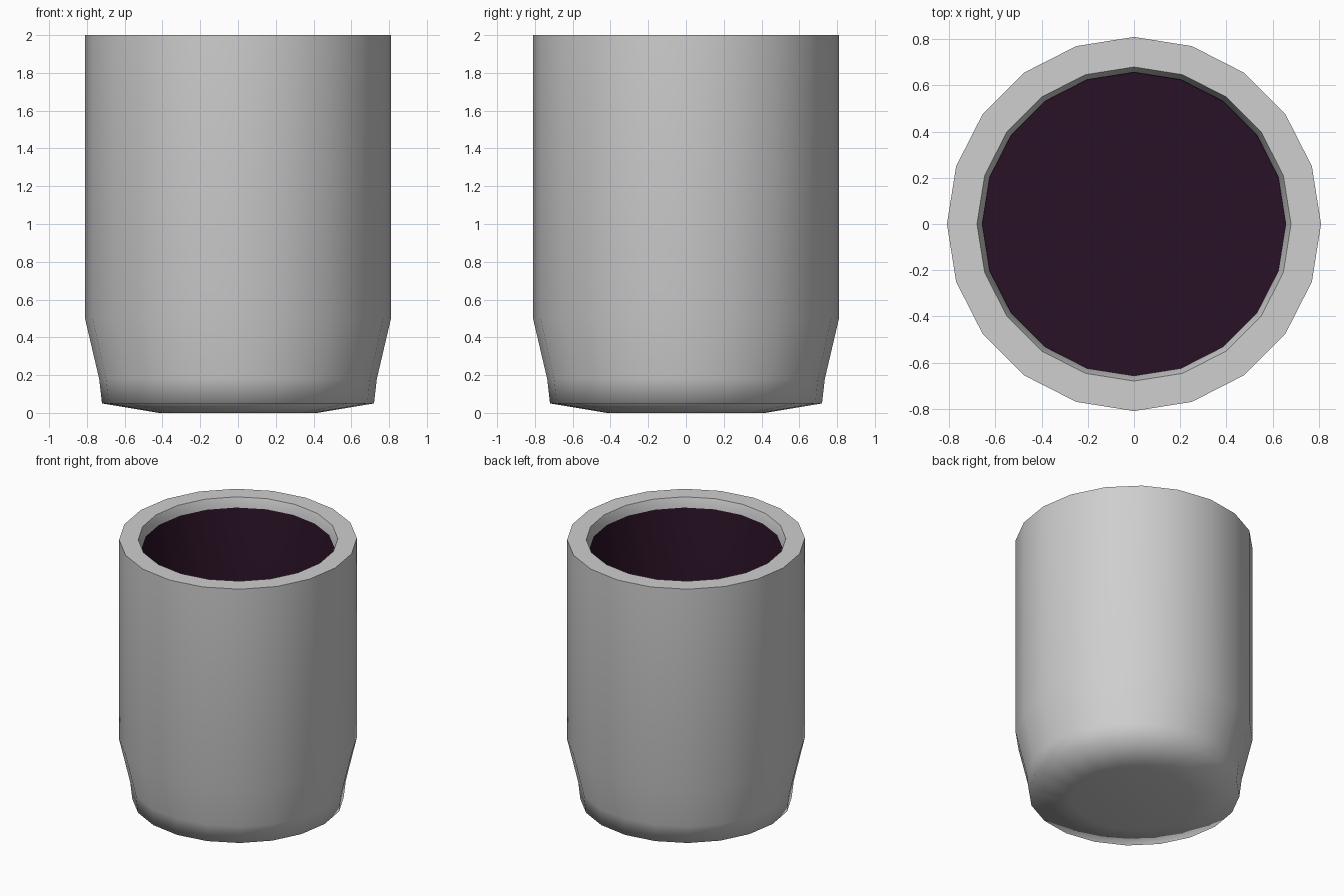
import bpy, bmesh, math

if "Cube" in bpy.data.objects:
    bpy.data.objects.remove(bpy.data.objects["Cube"])

SIDES = 20


def material(name, rgb):
    m = bpy.data.materials.new(name)
    m.diffuse_color = (*rgb, 1)
    m.use_nodes = True
    m.node_tree.nodes["Principled BSDF"].inputs["Base Color"].default_value = m.diffuse_color
    return m


# Outline from the underside centre, up the outside, over the rim, down inside
profile = [(0, 0), (0.42, 0), (0.72, 0.05), (0.735, 0.18), (0.81, 0.5),
           (0.81, 2.0), (0.68, 2.0), (0.657, 1.93), (0.655, 0.15), (0, 0.15)]
DARK_FROM = 7   # profile segment where the dark lining begins

bm = bmesh.new()
rings = []
for r, z in profile:
    if r == 0:
        rings.append([bm.verts.new((0, 0, z))] * SIDES)
    else:
        rings.append([bm.verts.new((r * math.cos(2 * math.pi * i / SIDES),
                                    r * math.sin(2 * math.pi * i / SIDES), z))
                      for i in range(SIDES)])

# Skin the rings; the deep inside takes the dark colour
for k in range(len(rings) - 1):
    a, b = rings[k], rings[k + 1]
    for i in range(SIDES):
        j = (i + 1) % SIDES
        corners = list(dict.fromkeys([a[i], a[j], b[j], b[i]]))
        f = bm.faces.new(corners)
        f.smooth = True
        f.material_index = 1 if k >= DARK_FROM else 0

# Crisp rim and inner floor edges
for ring in (rings[5], rings[6], rings[8]):
    for i in range(SIDES):
        bm.edges.get((ring[i], ring[(i + 1) % SIDES])).smooth = False

bmesh.ops.recalc_face_normals(bm, faces=bm.faces)
mesh = bpy.data.meshes.new("cup")
bm.to_mesh(mesh)
bm.free()
mesh.materials.append(material("light grey", (0.62, 0.62, 0.62)))
mesh.materials.append(material("dark plum", (0.022, 0.0056, 0.018)))
bpy.context.collection.objects.link(bpy.data.objects.new("cup", mesh))
